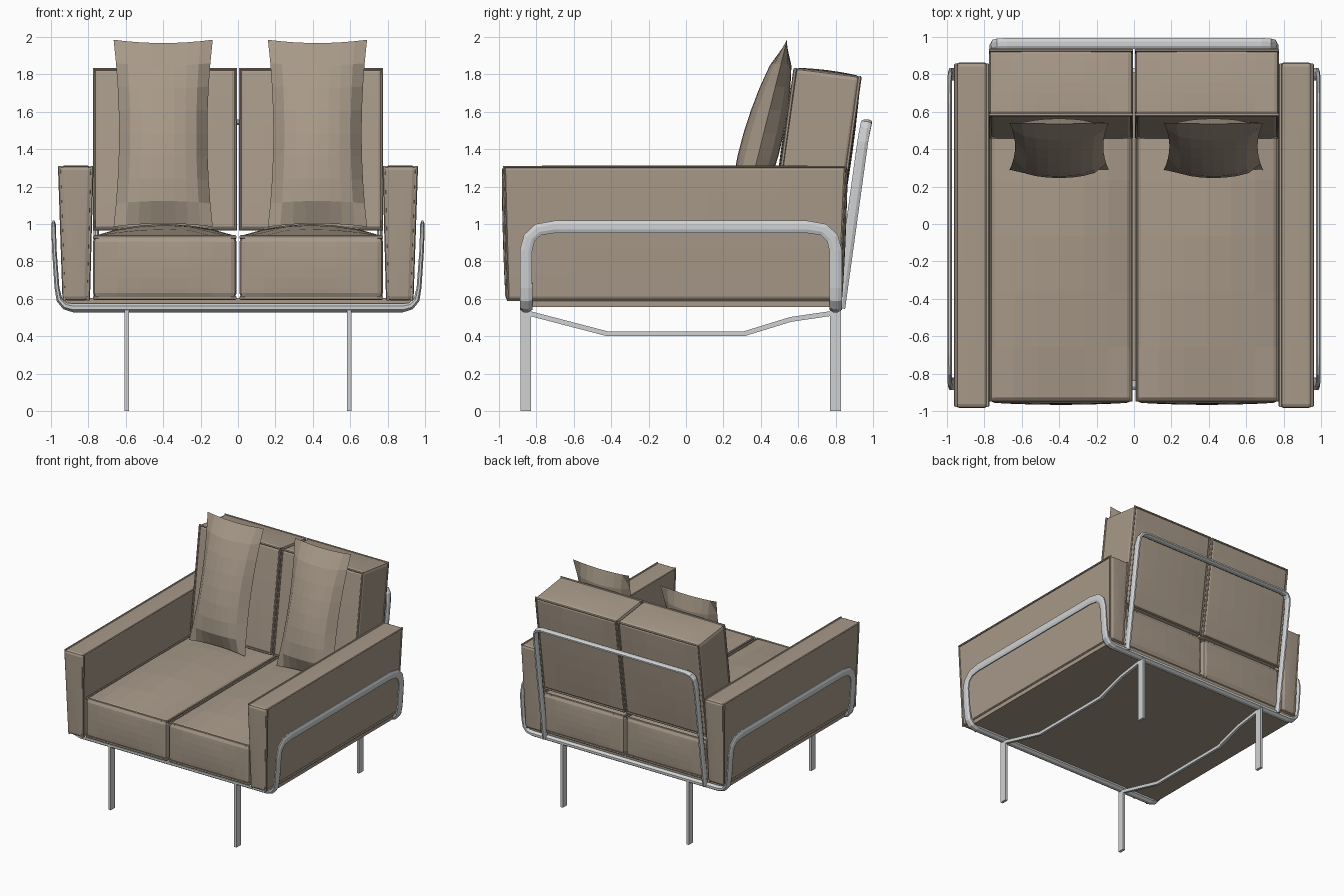
import bpy, bmesh, math
from mathutils import Vector as V

if "Cube" in bpy.data.objects:
    bpy.data.objects.remove(bpy.data.objects["Cube"])


def material(name, rgb):
    m = bpy.data.materials.new(name)
    m.diffuse_color = (*rgb, 1)
    m.use_nodes = True
    m.node_tree.nodes["Principled BSDF"].inputs["Base Color"].default_value = m.diffuse_color
    return m


FABRIC = material("taupe_fabric", (0.39, 0.32, 0.25))
METAL = material("brushed_metal", (0.63, 0.64, 0.65))


def finish(name, bm, mat):
    bmesh.ops.recalc_face_normals(bm, faces=bm.faces)
    me = bpy.data.meshes.new(name)
    bm.to_mesh(me)
    bm.free()
    me.materials.append(mat)
    ob = bpy.data.objects.new(name, me)
    bpy.context.collection.objects.link(ob)
    return ob


def sweep(name, path, half_w, mat, sides=8, closed=False):
    """Sweep a flat section along (point, normal, half thickness) entries."""
    bm = bmesh.new()
    n = len(path)
    k = math.sqrt(2) if sides == 4 else 1 / math.cos(math.pi / sides)
    rings = []
    for i, (p, nor, h) in enumerate(path):
        a = path[(i - 1) % n][0] if closed or i > 0 else p
        b = path[(i + 1) % n][0] if closed or i < n - 1 else p
        t = ((p - a).normalized() + (b - p).normalized()).normalized()
        nn = (nor - t * nor.dot(t)).normalized()
        w = t.cross(nn)
        ring = []
        for j in range(sides):
            ang = 2 * math.pi * (j + 0.5) / sides
            ring.append(bm.verts.new(p + w * (half_w * k * math.cos(ang)) + nn * (h * k * math.sin(ang))))
        rings.append(ring)
    for i in range(n if closed else n - 1):
        r, q = rings[i], rings[(i + 1) % n]
        for j in range(sides):
            bm.faces.new((r[j], r[(j + 1) % sides], q[(j + 1) % sides], q[j]))
    if not closed:
        bm.faces.new(rings[0])
        bm.faces.new(rings[-1])
    return finish(name, bm, mat)


def block(name, fn, mat, cuts=0, bulge=(0, 0, 0), bevel=0.0, piping=None):
    """Cube in -1..1 mapped by fn, with crowned faces, soft edges and piped rims."""
    bm = bmesh.new()
    bmesh.ops.create_cube(bm, size=2)
    if cuts:
        bmesh.ops.subdivide_edges(bm, edges=bm.edges[:], cuts=cuts, use_grid_fill=True)
    for v in bm.verts:
        c = v.co.copy()
        p = fn(*c)
        for a in range(3):
            if a == 2 and c[2] < 0:
                continue
            o1, o2 = c[(a + 1) % 3], c[(a + 2) % 3]
            side = 1 if fn(*[1 if i == a else 0 for i in range(3)])[a] > fn(0, 0, 0)[a] else -1
            p[a] += side * bulge[a] * c[a] * (1 - o1 * o1) * (1 - o2 * o2)
        v.co = p
    ob = finish(name, bm, mat)
    if bevel:
        m = ob.modifiers.new("soft_edges", 'BEVEL')
        m.width, m.segments, m.limit_method, m.angle_limit = bevel, 2, 'ANGLE', math.radians(45)
    if piping is not None:
        for s in (-1, 1):
            path = []
            for q, r in ((-1, -1), (1, -1), (1, 1), (-1, 1)):
                c = [0, 0, 0]
                c[piping] = 0.97 * s
                c[(piping + 1) % 3], c[(piping + 2) % 3] = q * 0.985, r * 0.985
                nor = V((0, 0, 0))
                nor[piping] = 1
                path.append((fn(*c), nor, 0.009))
            sweep(name + "_piping", path, 0.009, mat, 6, True)
    return ob


def box(x0, x1, y0, y1, z0, z1):
    def fn(u, v, w):
        return V((x0 + (x1 - x0) * (u + 1) / 2, y0 + (y1 - y0) * (v + 1) / 2, z0 + (z1 - z0) * (w + 1) / 2))
    return fn


def mix(a, b, t):
    return a + (b - a) * (t + 1) / 2


# Platform under the cushions
block("platform", box(-0.93, 0.93, -0.84, 0.81, 0.555, 0.605), FABRIC)

for s, side in ((-1, "left"), (1, "right")):
    # Armrest, slightly narrower at the bottom
    def arm(u, v, w):
        return V((s * mix(mix(0.80, 0.93, u), mix(0.78, 0.955, u), w),
                  mix(mix(-0.965, 0.835, v), mix(-0.985, 0.865, v), w), mix(0.59, 1.31, w)))
    block(side + "_armrest", arm, FABRIC, 4, (0.006, 0.005, 0.004), 0.022, 0)

    # Seat cushion with crowned top
    def seat(u, v, w):
        return V((s * mix(0.008, 0.775, u), mix(-0.955, 0.83, v), mix(0.60, 0.935, w)))
    block(side + "_seat_cushion", seat, FABRIC, 5, (0.0, 0.012, 0.065), 0.03, 2)

    # Reclined back cushion
    def back(u, v, w):
        return V((s * mix(0.006, 0.775, u), mix(mix(0.46, 0.82, v), mix(0.58, 0.935, v), w),
                  mix(0.965, mix(1.835, 1.79, v), w)))
    block(side + "_back_cushion", back, FABRIC, 5, (0.0, 0.012, 0.01), 0.025, 1)

    # Loose pillow: two bulged sheets with pinched sides, leaning on the back
    bm = bmesh.new()
    for f in (-1, 1):
        made = bmesh.ops.create_grid(bm, x_segments=8, y_segments=8, size=1)
        for vert in made["verts"]:
            u, v = vert.co.x, vert.co.y
            e = max(0, (1 - u * u) * (1 - v * v)) ** 0.55
            x = 0.265 * u * (1 - 0.11 * (1 - v * v))
            h = v * (1 - 0.035 * (1 - u * u))
            vert.co = V(((-0.40 if s < 0 else 0.425) + x,
                         mix(0.29, 0.54, h) + f * 0.108 * e * (1 - 0.2 * v),
                         mix(0.985, 1.985, h)))
    bmesh.ops.remove_doubles(bm, verts=bm.verts, dist=0.0005)
    finish(side + "_pillow", bm, FABRIC)

    # Flat legs and the bent stretcher between them
    x = s * 0.595
    block(side + "_front_leg", box(x - 0.011, x + 0.011, -0.885, -0.828, 0, 0.545), METAL)
    block(side + "_back_leg", box(x - 0.011, x + 0.011, 0.77, 0.828, 0, 0.545), METAL)
    pts = [(-0.85, 0.525), (-0.42, 0.413), (0.31, 0.413), (0.56, 0.49), (0.80, 0.525)]
    sweep(side + "_stretcher", [(V((x, y, z)), V((0, 0, 1)), 0.013) for y, z in pts], 0.011, METAL, 4)

# Continuous flattened tube: under the front, up and over each side, under the back
quarter = [((0.88, -0.855, 0.551), (0, 0, -1), 0.023), ((0.925, -0.855, 0.562), (0.5, 0, -0.85), 0.02),
           ((0.955, -0.855, 0.595), (0.85, 0, -0.5), 0.016), ((0.968, -0.855, 0.66), (1, 0, 0), 0.013),
           ((0.982, -0.855, 0.86), (1, 0, 0), 0.012), ((0.984, -0.838, 0.925), (1, 0, 0), 0.012),
           ((0.985, -0.79, 0.97), (1, 0, 0), 0.012), ((0.986, -0.70, 0.985), (1, 0, 0), 0.012)]
quarter = [(V(p), V(n), h) for p, n, h in quarter]
half = quarter + [(V((p.x, -p.y - 0.055, p.z)), n, h) for p, n, h in reversed(quarter)]
loop = half + [(V((-p.x, p.y, p.z)), V((-n.x, n.y, n.z)), h) for p, n, h in reversed(half)]
sweep("frame_tube", loop, 0.033, METAL, 8, True)

# Backrest hoop
hoop = [((0.757, 0.822, 0.55), (1, 0, 0)), ((0.757, 0.945, 1.44), (1, 0, 0)),
        ((0.748, 0.957, 1.505), (0.85, 0, 0.5)), ((0.725, 0.963, 1.535), (0.5, 0, 0.85)),
        ((0.68, 0.965, 1.545), (0, 0, 1))]
hoop = [(V(p), V(n), 0.015) for p, n in hoop]
hoop += [(V((-p.x, p.y, p.z)), V((-n.x, n.y, n.z)), h) for p, n, h in reversed(hoop)]
sweep("back_hoop", hoop, 0.029, METAL)
